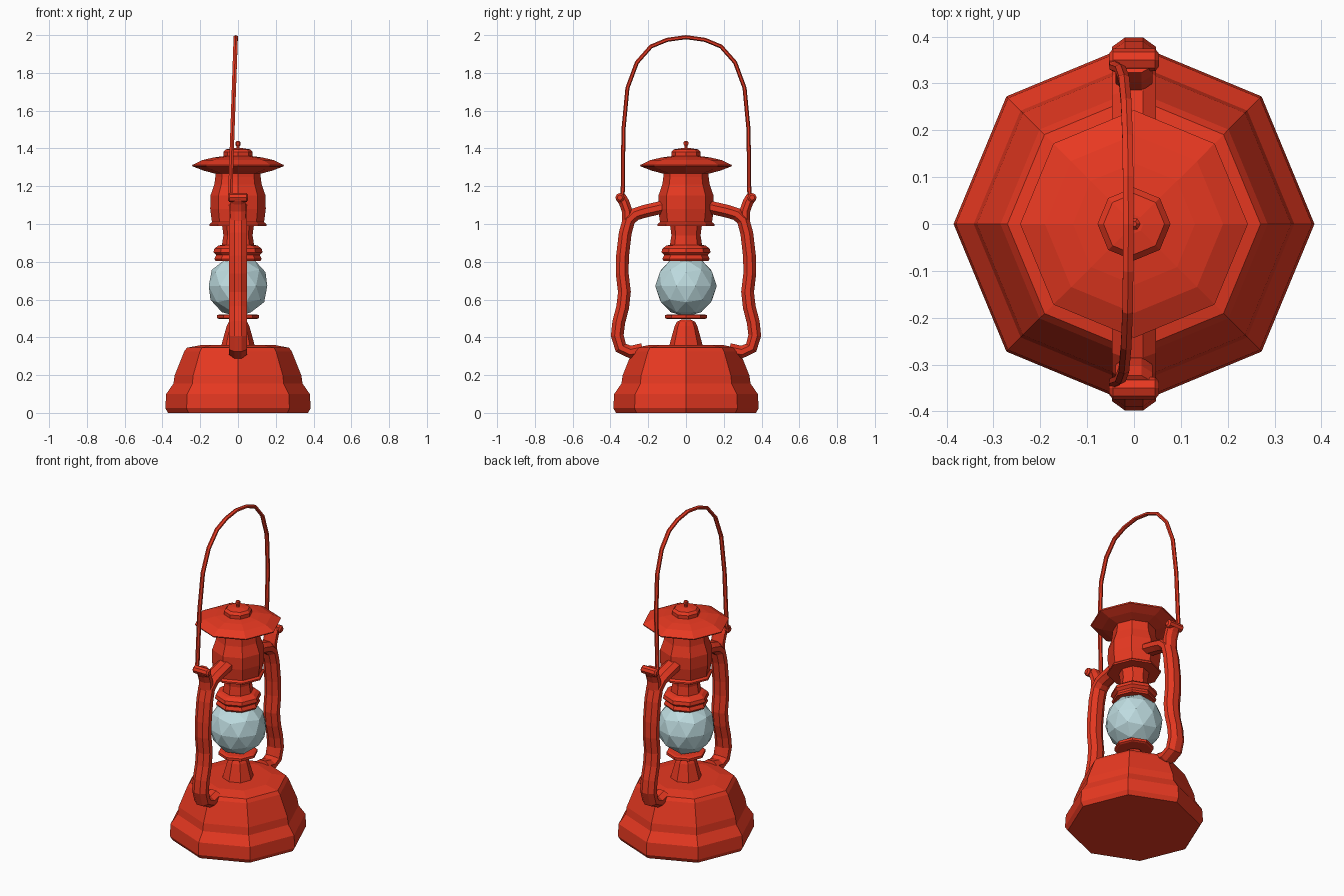
import bpy, bmesh
from math import cos, sin, pi
from mathutils import Vector

if "Cube" in bpy.data.objects:
    bpy.data.objects.remove(bpy.data.objects["Cube"])


def material(name, color):
    m = bpy.data.materials.new(name)
    m.diffuse_color = color
    m.use_nodes = True
    m.node_tree.nodes["Principled BSDF"].inputs["Base Color"].default_value = m.diffuse_color
    return m


RED = material("red_paint", (0.8, 0.04, 0.015, 1))
GLASS = material("pale_glass", (0.52, 0.72, 0.75, 1))


def finish(bm, name, mat, mirror=False):
    bmesh.ops.recalc_face_normals(bm, faces=bm.faces)
    me = bpy.data.meshes.new(name)
    bm.to_mesh(me)
    bm.free()
    me.materials.append(mat)
    ob = bpy.data.objects.new(name, me)
    bpy.context.collection.objects.link(ob)
    if mirror:
        mod = ob.modifiers.new("mirror", "MIRROR")
        mod.use_axis = (False, True, False)
        mod.use_clip = False
        mod.use_mirror_merge = False
    return ob


def skin(bm, rings):
    """Bridge equal vertex rings and cap both ends."""
    rings = [[bm.verts.new(p) for p in r] for r in rings]
    n = len(rings[0])
    for a, b in zip(rings, rings[1:]):
        for i in range(n):
            j = (i + 1) % n
            bm.faces.new((a[i], a[j], b[j], b[i]))
    bm.faces.new(rings[0][::-1])
    bm.faces.new(rings[-1])


def lathe(name, profile, sides=8):
    bm = bmesh.new()
    skin(bm, [[(r * cos(2 * pi * i / sides), r * sin(2 * pi * i / sides), z)
               for i in range(sides)] for r, z in profile])
    return finish(bm, name, RED)


def sweep(name, path, half_x, half_n, sides=8, mirror=True):
    """Sweep an oval along (x, y, z) points lying close to the YZ plane."""
    bm = bmesh.new()
    pts = [Vector(p) for p in path]
    rings = []
    for k, p in enumerate(pts):
        t = (pts[min(k + 1, len(pts) - 1)] - pts[max(k - 1, 0)]).normalized()
        n = t.cross(Vector((1, 0, 0))).normalized()
        x = n.cross(t)
        angles = [2 * pi * (i + 0.5) / sides for i in range(sides)]
        rings.append([p + x * half_x * 1.08 * cos(a) + n * half_n * 1.08 * sin(a)
                      for a in angles])
    skin(bm, rings)
    return finish(bm, name, RED, mirror)


# Fuel tank base and burner cone
lathe("fuel_tank", [(0.37, 0), (0.385, 0.025), (0.38, 0.10), (0.342, 0.155),
                    (0.335, 0.20), (0.285, 0.325), (0.27, 0.345), (0.19, 0.36)])
lathe("burner_cone", [(0.09, 0.35), (0.085, 0.37), (0.06, 0.46),
                      (0.048, 0.482), (0.022, 0.495)])

# Glass globe between two collars
bm = bmesh.new()
bmesh.ops.create_icosphere(bm, subdivisions=2, radius=0.163)
bmesh.ops.translate(bm, verts=bm.verts, vec=(0, 0, 0.672))
finish(bm, "glass_globe", GLASS)
lathe("lower_collar", [(0.10, 0.497), (0.11, 0.502), (0.11, 0.517), (0.095, 0.522)])
lathe("upper_collar", [(0.12, 0.805), (0.125, 0.815), (0.115, 0.835), (0.13, 0.85),
                       (0.125, 0.87), (0.105, 0.885), (0.085, 0.89), (0.077, 0.94),
                       (0.085, 1.0)])

# Chimney, hood and cap
lathe("chimney", [(0.15, 0.99), (0.15, 1.0), (0.138, 1.01), (0.147, 1.08),
                  (0.146, 1.15), (0.125, 1.21), (0.12, 1.25), (0.12, 1.28)])
lathe("hood", [(0.115, 1.265), (0.18, 1.282), (0.24, 1.305), (0.243, 1.312),
               (0.19, 1.338), (0.13, 1.352), (0.07, 1.36)])
lathe("hood_cap", [(0.078, 1.355), (0.078, 1.38), (0.065, 1.395), (0.02, 1.402)])
lathe("cap_knob", [(0.01, 1.39), (0.008, 1.41), (0.014, 1.42),
                   (0.014, 1.433), (0.006, 1.44)], 6)

# Side tubes from tank to chimney, mirrored
tube = [(0.23, 0.335), (0.295, 0.322), (0.345, 0.345), (0.364, 0.41), (0.356, 0.48),
        (0.335, 0.56), (0.326, 0.64), (0.338, 0.74), (0.336, 0.83), (0.322, 0.95),
        (0.303, 1.02), (0.268, 1.052), (0.22, 1.067), (0.12, 1.09)]
sweep("side_tube", [(0, y, z) for y, z in tube], 0.047, 0.034)
sweep("tube_ear", [(0, 0.31, 0.99), (0, 0.312, 1.07), (0, 0.328, 1.115),
                   (0, 0.347, 1.145)], 0.04, 0.028)

# Pivot pins across the ears
bm = bmesh.new()
skin(bm, [[(x, 0.35 + r * cos(pi * i / 4), 1.14 + r * sin(pi * i / 4)) for i in range(8)]
          for x, r in [(-0.053, 0.014), (-0.045, 0.024), (0.045, 0.024), (0.053, 0.014)]])
finish(bm, "pivot_pin", RED, True)

# Wire carrying handle, leaning slightly
half = [(0.345, 1.135), (0.335, 1.17), (0.331, 1.50), (0.31, 1.72), (0.26, 1.855),
        (0.185, 1.94), (0.10, 1.975)]
arc = [(-y, z) for y, z in half] + [(0, 1.989)] + half[::-1]
sweep("carry_handle", [(-0.042 + 0.03 * (z - 1.135) / 0.855, y, z) for y, z in arc],
      0.012, 0.01, 6, False)
